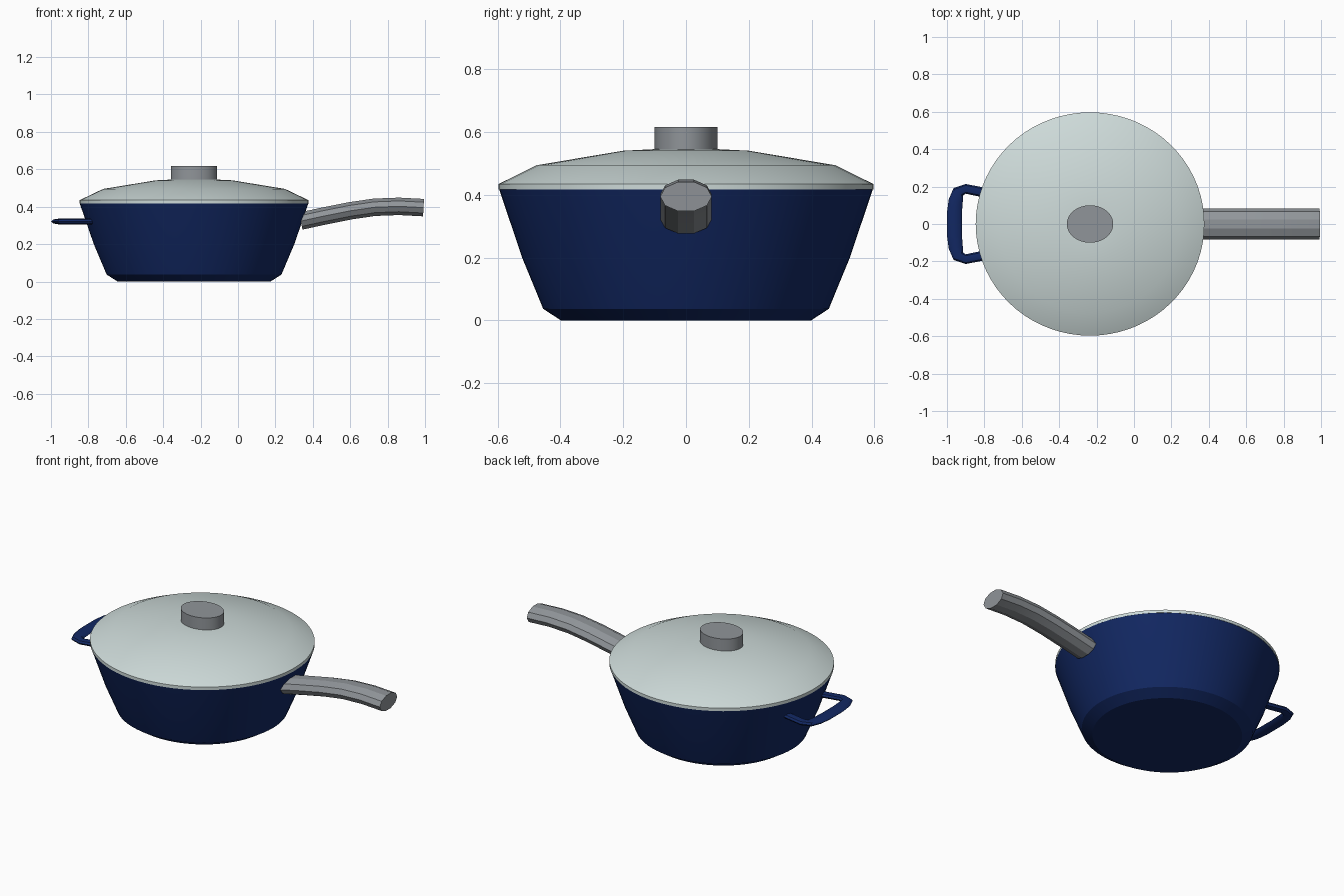
import bpy
import bmesh
from math import cos, sin, tau
from mathutils import Vector

cube = bpy.data.objects.get("Cube")
if cube:
    bpy.data.objects.remove(cube, do_unlink=True)

POT_X = -0.235


def material(name, rgb):
    mat = bpy.data.materials.new(name)
    mat.use_nodes = True
    color = (*rgb, 1)
    mat.diffuse_color = color
    mat.node_tree.nodes["Principled BSDF"].inputs["Base Color"].default_value = color
    return mat


blue = material("navy enamel", (0.006, 0.021, 0.125))
pale = material("pale lid", (0.61, 0.70, 0.69))
grey = material("grey metal", (0.28, 0.30, 0.32))


def loft(name, rings, mat, smooth_angle):
    """Skin a list of equal rings of points and cap both ends."""
    bm = bmesh.new()
    loops = [[bm.verts.new(p) for p in ring] for ring in rings]
    n = len(loops[0])
    for a, b in zip(loops, loops[1:]):
        for i in range(n):
            j = (i + 1) % n
            bm.faces.new((a[i], a[j], b[j], b[i]))
    bm.faces.new(loops[0][::-1])
    bm.faces.new(loops[-1])
    bmesh.ops.recalc_face_normals(bm, faces=bm.faces)
    mesh = bpy.data.meshes.new(name)
    bm.to_mesh(mesh)
    bm.free()
    mesh.materials.append(mat)
    obj = bpy.data.objects.new(name, mesh)
    bpy.context.collection.objects.link(obj)
    bpy.ops.object.select_all(action='DESELECT')
    obj.select_set(True)
    bpy.context.view_layer.objects.active = obj
    bpy.ops.object.shade_smooth_by_angle(angle=smooth_angle)
    return obj


def turned(name, profile, mat, stretch, sides=72):
    """Oval solid from (radius along y, height) pairs."""
    rings = [[(POT_X + r * stretch * cos(tau * i / sides), r * sin(tau * i / sides), z)
              for i in range(sides)] for r, z in profile]
    return loft(name, rings, mat, 0.5)


def sweep(name, path, mat, sides, smooth_angle):
    """Sweep an oval along path entries of (point, half width, half height)."""
    points = [Vector(p[0]) for p in path]
    rings = []
    for i, (_, wide, high) in enumerate(path):
        tangent = points[min(i + 1, len(points) - 1)] - points[max(i - 1, 0)]
        side = Vector((0, 0, 1)).cross(tangent).normalized()
        up = tangent.cross(side).normalized()
        rings.append([points[i] + side * wide * cos(tau * k / sides) + up * high * sin(tau * k / sides)
                      for k in range(sides)])
    return loft(name, rings, mat, smooth_angle)


# Tapered body with a chamfered foot
turned("pot_body", [(0.398, 0), (0.455, 0.037), (0.522, 0.2), (0.595, 0.417)], blue, 1.027)

# Lid with a straight rim and shallow dome
turned("lid", [(0.597, 0.417), (0.597, 0.435), (0.475, 0.495), (0.2, 0.541), (0.1, 0.546)], pale, 1.024)

# Oval knob
turned("lid_knob", [(0.1, 0.535), (0.1, 0.617)], grey, 1.24)

# Long faceted handle that rises and levels off
centres = [(0.335, 0.323), (0.45, 0.348), (0.6, 0.378), (0.73, 0.397),
           (0.86, 0.402), (0.992, 0.395)]
sweep("long_handle", [((x, 0, z), 0.082, 0.049) for x, z in centres], grey, 10, 0.3)

# Flattened loop grip on the opposite side
half = [(-0.76, 0.16, 0.026), (-0.82, 0.172, 0.026), (-0.9, 0.188, 0.026),
        (-0.94, 0.172, 0.032), (-0.953, 0.125, 0.038), (-0.96, 0.06, 0.04)]
loop = half + [(x, -y, w) for x, y, w in reversed(half)]
sweep("loop_grip", [((x, y, 0.321), w, 0.015) for x, y, w in loop], blue, 8, 0.6)
